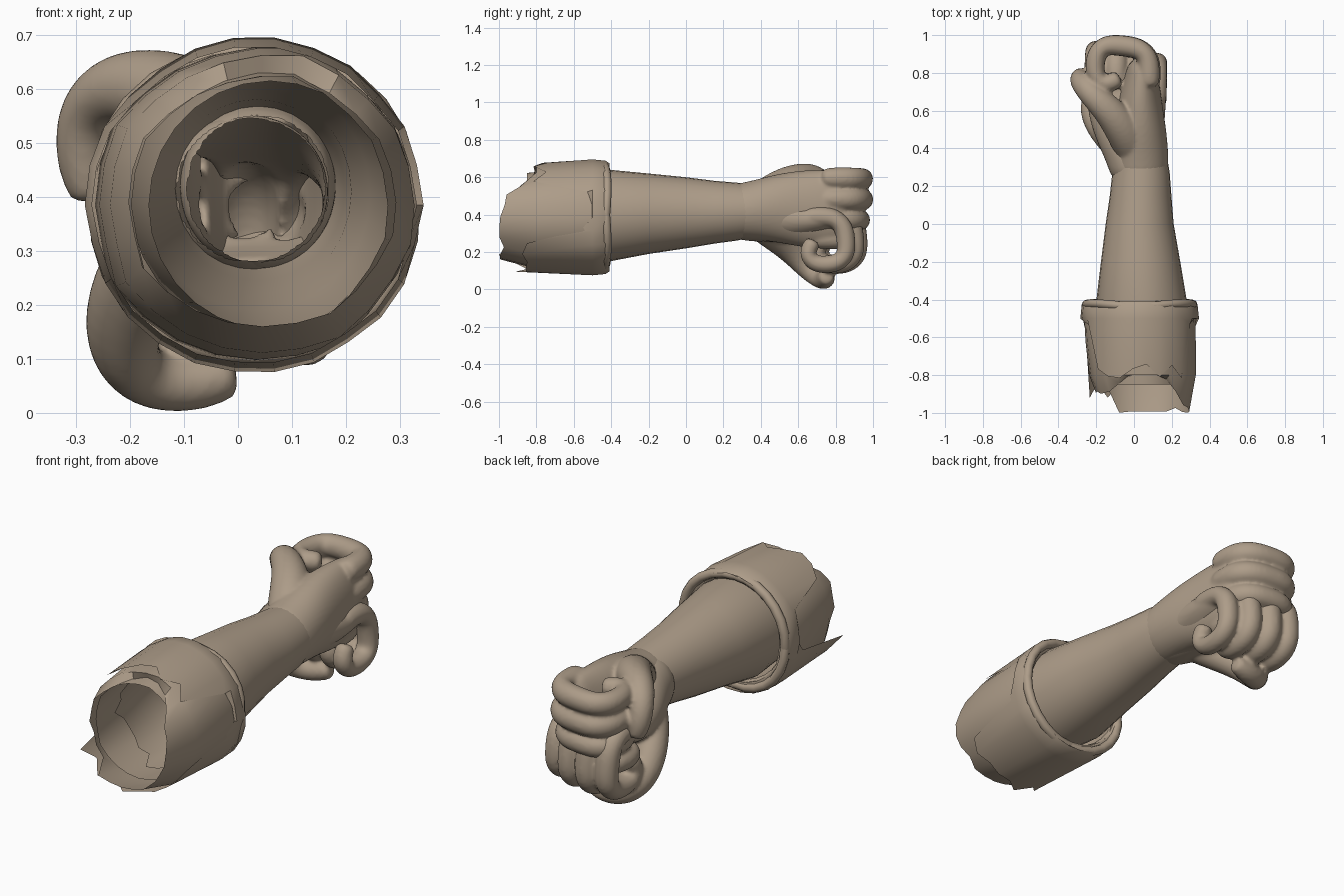
import bpy, bmesh, math, random
from mathutils import Vector

random.seed(4)
cube = bpy.data.objects.get("Cube")
if cube:
    bpy.data.objects.remove(cube)

skin = bpy.data.materials.new("warm_tan")
skin.use_nodes = True
TAN = (0.42, 0.335, 0.25, 1)
skin.diffuse_color = TAN
skin.node_tree.nodes["Principled BSDF"].inputs["Base Color"].default_value = TAN


def finish(name, bm, angle=50):
    bmesh.ops.recalc_face_normals(bm, faces=bm.faces)
    mesh = bpy.data.meshes.new(name)
    bm.to_mesh(mesh)
    bm.free()
    mesh.materials.append(skin)
    obj = bpy.data.objects.new(name, mesh)
    bpy.context.collection.objects.link(obj)
    bpy.ops.object.select_all(action="DESELECT")
    obj.select_set(True)
    bpy.context.view_layer.objects.active = obj
    bpy.ops.object.shade_smooth_by_angle(angle=math.radians(angle))
    return obj


def bridge(bm, rings, caps=False):
    n = len(rings[0])
    for a, b in zip(rings, rings[1:]):
        for i in range(n):
            j = (i + 1) % n
            bm.faces.new((a[i], a[j], b[j], b[i]))
    if caps:
        bm.faces.new(rings[0])
        bm.faces.new(rings[-1])


def loft(bm, sections, n=24, caps=False, wobble=0.0, shift=None):
    """Rings along y from (y, centre x, centre z, radius x, radius z)."""
    noise = [1 + random.uniform(-wobble, wobble) for _ in range(n)]
    rings = []
    for k, (y, cx, cz, rx, rz) in enumerate(sections):
        ring = []
        for i in range(n):
            a = math.tau * i / n
            x = cx + rx * noise[i] * math.cos(a)
            z = cz + rz * noise[i] * math.sin(a)
            dy = shift(x, z) if shift and k == 0 else 0
            ring.append(bm.verts.new((x, y + dy, z)))
        rings.append(ring)
    bridge(bm, rings, caps)


def tube(bm, path, n=10, closed=False):
    """Round limb through (x, y, z, radius) points, with rounded ends."""
    pts = [(Vector(p[:3]), p[3]) for p in path]
    if not closed:
        (p0, r0), (p1, _) = pts[0], pts[1]
        (q0, s0), (q1, _) = pts[-1], pts[-2]
        pts.insert(0, (p0 + (p0 - p1).normalized() * r0 * 0.6, r0 * 0.75))
        pts.append((q0 + (q0 - q1).normalized() * s0 * 0.6, s0 * 0.75))
    rings, side, m = [], Vector((0.1, 0.2, 1)), len(pts)
    for k, (p, r) in enumerate(pts):
        if closed:
            t = pts[(k + 1) % m][0] - pts[k - 1][0]
            side = Vector((0, 1, 0))
        else:
            t = pts[min(k + 1, m - 1)][0] - pts[max(k - 1, 0)][0]
        t.normalize()
        side = (side - t * side.dot(t)).normalized()
        up = t.cross(side)
        rings.append([bm.verts.new(p + r * (side * math.cos(math.tau * i / n)
                                            + up * math.sin(math.tau * i / n)))
                      for i in range(n)])
    if closed:
        rings.append(rings[0])
    bridge(bm, rings, not closed)


# Clenched hands: one upright, one turned palm-down and fused at the wrist
def lower_pose(v):
    t = min(max((v.y - 0.25) / 0.35, 0), 1)
    return Vector((0.445 - 0.055 * t - v.z, v.y - 0.03 * t, v.x + 0.38 - 0.04 * t))


def make_hand(name, pose=None):
    bm = bmesh.new()
    loft(bm, [(0.2, 0.037, 0.412, 0.142, 0.147), (0.33, 0.037, 0.42, 0.152, 0.157),
              (0.48, 0.035, 0.437, 0.142, 0.185), (0.64, 0.03, 0.43, 0.122, 0.215),
              (0.78, 0.04, 0.43, 0.092, 0.215), (0.88, 0.04, 0.44, 0.065, 0.19)],
         n=16, caps=True)
    # fingers, index to little
    for z, r, dx, dy in ((0.595, 0.057, 0.01, 0), (0.485, 0.058, 0.015, 0),
                         (0.375, 0.056, 0, -0.015), (0.27, 0.053, -0.02, -0.06)):
        curl = [(0.07, 0.76), (0.07, 0.88), (0.02, 0.93), (-0.06, 0.945),
                (-0.15, 0.95), (-0.195, 0.91), (-0.21, 0.84), (-0.2, 0.765),
                (-0.15, 0.735), (-0.1, 0.76)]
        tube(bm, [(x + dx * (x > 0), y + dy, z - 0.02 * (0.1 - x), r * (1.1 - 0.02 * i))
                  for i, (x, y) in enumerate(curl)])
    # thumb
    tube(bm, [(0.0, 0.4, 0.47, 0.11), (-0.06, 0.51, 0.55, 0.105),
              (-0.14, 0.61, 0.6, 0.085), (-0.23, 0.69, 0.608, 0.07),
              (-0.282, 0.75, 0.56, 0.06), (-0.288, 0.775, 0.48, 0.057),
              (-0.275, 0.78, 0.42, 0.048)])
    if pose:
        for v in bm.verts:
            v.co = pose(v.co)
    obj = finish(name, bm)
    sub = obj.modifiers.new("round", "SUBSURF")
    sub.levels = sub.render_levels = 2
    fuse = obj.modifiers.new("fuse", "REMESH")
    fuse.mode = "VOXEL"
    fuse.voxel_size = 0.01
    fuse.use_smooth_shade = True
    soft = obj.modifiers.new("soften", "SMOOTH")
    soft.factor, soft.iterations = 0.5, 4
    # open the wrist so the hollow arm runs into the hand
    graph = bpy.context.evaluated_depsgraph_get()
    mesh = bpy.data.meshes.new_from_object(obj.evaluated_get(graph))
    obj.modifiers.clear()
    obj.data = mesh
    bm = bmesh.new()
    bm.from_mesh(mesh)
    bmesh.ops.delete(bm, geom=[v for v in bm.verts if v.co.y < 0.25], context="VERTS")
    bm.to_mesh(mesh)
    bm.free()


make_hand("upright_hand")
make_hand("lower_hand", lower_pose)


# Hollow forearm, ragged where it ends inside the sleeve
def ragged(x, z):
    return random.uniform(-0.05, 0.05)


bm = bmesh.new()
loft(bm, [(-0.7, 0.06, 0.385, 0.225, 0.23), (-0.41, 0.04, 0.395, 0.24, 0.245),
          (-0.2, 0.035, 0.405, 0.21, 0.215), (0.0, 0.03, 0.41, 0.18, 0.19),
          (0.15, 0.035, 0.413, 0.163, 0.168), (0.27, 0.037, 0.416, 0.152, 0.155),
          (0.35, 0.038, 0.42, 0.138, 0.142)], n=28, shift=ragged)
finish("forearm", bm)


# Sleeve, cut back along the top and the right side
def torn(x, z):
    cut = 0.2 * max(0, (z - 0.48) / 0.145)
    cut = max(cut, 0.1 if x < -0.08 else 0)
    return cut + random.uniform(0, 0.03)


bm = bmesh.new()
loft(bm, [(-1.0, 0.045, 0.39, 0.25, 0.235), (-0.8, 0.045, 0.385, 0.285, 0.28),
          (-0.62, 0.035, 0.385, 0.295, 0.293), (-0.46, 0.03, 0.385, 0.298, 0.295),
          (-0.42, 0.03, 0.385, 0.29, 0.288), (-0.425, 0.035, 0.39, 0.262, 0.262),
          (-0.6, 0.035, 0.385, 0.265, 0.265), (-0.85, 0.04, 0.385, 0.24, 0.24)],
     n=24, wobble=0.025, shift=torn)
finish("sleeve", bm, 40)


# Folded-back outer layer with a ragged hem
def hem(x, z):
    longer = -0.08 if z > 0.55 else (-0.18 if z < 0.25 else 0.16)
    return longer + random.uniform(-0.04, 0.04)


bm = bmesh.new()
loft(bm, [(-0.7, 0.03, 0.385, 0.297, 0.292), (-0.5, 0.03, 0.385, 0.31, 0.31),
          (-0.43, 0.03, 0.385, 0.303, 0.303), (-0.41, 0.03, 0.385, 0.29, 0.29)],
     n=26, wobble=0.015, shift=hem)
finish("sleeve_fold", bm, 40)

# Two loose rolls of cloth crossing around the cuff opening
for name, phase in (("cuff_roll", 0.4), ("cuff_roll_inner", 2.6)):
    bm = bmesh.new()
    path = []
    for i in range(28):
        a = math.tau * i / 28
        r = 0.278 + 0.012 * math.sin(2 * a + phase)
        path.append((0.03 + r * math.cos(a), -0.435 + 0.014 * math.sin(2 * a + phase),
                     0.387 + r * math.sin(a), 0.023))
    tube(bm, path, n=8, closed=True)
    finish(name, bm)
